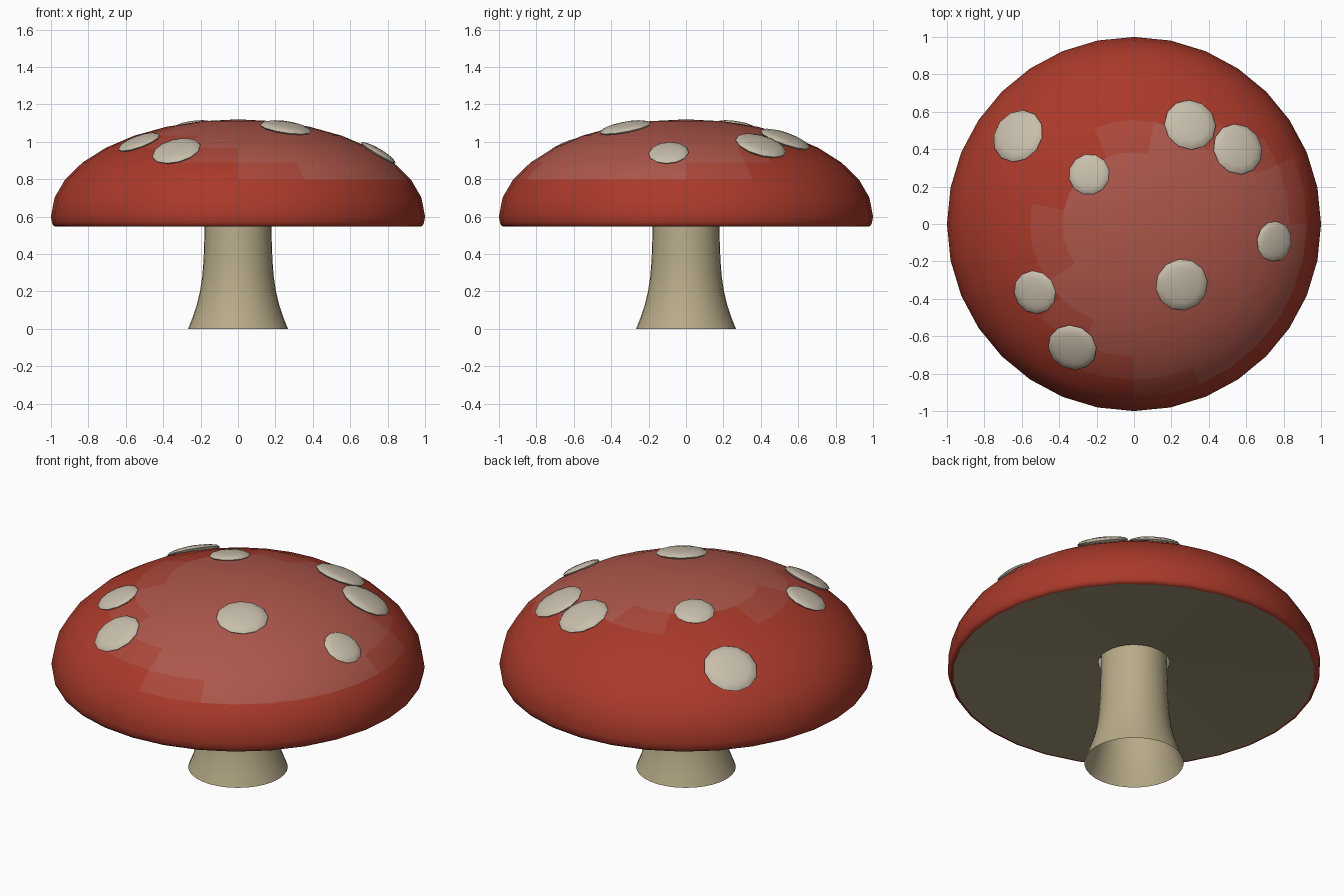
import bpy, bmesh, math
from mathutils import Vector, Matrix

if "Cube" in bpy.data.objects:
    bpy.data.objects.remove(bpy.data.objects["Cube"])

def material(name, rgb):
    m = bpy.data.materials.new(name)
    m.diffuse_color = (*rgb, 1)
    m.use_nodes = True
    m.node_tree.nodes["Principled BSDF"].inputs["Base Color"].default_value = m.diffuse_color
    return m

def make_object(name, bm, mats, angle=50):
    me = bpy.data.meshes.new(name)
    bm.to_mesh(me)
    bm.free()
    for m in mats:
        me.materials.append(m)
    ob = bpy.data.objects.new(name, me)
    bpy.context.collection.objects.link(ob)
    bpy.ops.object.select_all(action='DESELECT')
    ob.select_set(True)
    bpy.context.view_layer.objects.active = ob
    bpy.ops.object.shade_smooth_by_angle(angle=math.radians(angle))
    return ob

def lathe(profile, sides=32):
    # profile runs upwards on the outside so that faces point outwards
    bm = bmesh.new()
    rings = []
    for r, z in profile:
        if r == 0:
            rings.append([bm.verts.new((0, 0, z))] * sides)
        else:
            rings.append([bm.verts.new((r * math.cos(a), r * math.sin(a), z))
                          for a in (math.tau * i / sides for i in range(sides))])
    for lo, hi in zip(rings, rings[1:]):
        for i in range(sides):
            j = (i + 1) % sides
            quad = [lo[i], lo[j], hi[j], hi[i]]
            bm.faces.new(list(dict.fromkeys(quad)))
    return bm

EQ, DOME = 0.6, 0.52

# Cap: elliptical dome with a small rounded rim and a paler worn patch
tones = [material("cap_red", (0.40, 0.042, 0.023)),
         material("cap_mid", (0.41, 0.065, 0.043)),
         material("cap_pale", (0.42, 0.095, 0.07))]
profile = [(0.97, 0.546), (0.985, 0.549), (0.994, 0.565)]
for i in range(9):
    t = math.pi / 2 * i / 8
    profile.append((math.cos(t) if i < 8 else 0, EQ + DOME * math.sin(t)))
bm = lathe(profile)
for f in bm.faces:
    c = f.calc_center_median()
    d = math.hypot(c.x - 0.24, c.y + 0.17)
    if c.z > 0.78:
        f.material_index = 2 if d < 0.64 else 1 if d < 0.74 else 0
make_object("cap", bm, tones)

# Underside: shallow cone rising to a hole around the stem
make_object("gills", lathe([(0.19, 0.62), (0.45, 0.597), (0.72, 0.57), (0.97, 0.546)]),
            [material("gill_tan", (0.36, 0.30, 0.18))])

# Stem: open flared tube
make_object("stem", lathe([(0.267, 0), (0.243, 0.06), (0.22, 0.13), (0.203, 0.2),
                           (0.191, 0.28), (0.184, 0.37), (0.18, 0.48), (0.176, 0.66)]),
            [material("stem_beige", (0.48, 0.41, 0.25))])

# Spots: flattened domes lying tangent to the cap
spot_mat = material("spot_cream", (0.58, 0.52, 0.41))
spots = [(-0.62, 0.47, 0.147), (-0.24, 0.265, 0.11), (0.30, 0.53, 0.14),
         (0.555, 0.40, 0.14), (0.75, -0.093, 0.108), (0.255, -0.325, 0.14),
         (-0.53, -0.365, 0.118), (-0.33, -0.66, 0.133)]
for n, (x, y, r) in enumerate(spots, 1):
    h = math.sqrt(1 - x * x - y * y)
    normal = Vector((x, y, h / DOME))
    rot = normal.to_track_quat('Z', 'Y').to_matrix().to_4x4()
    bm = bmesh.new()
    bmesh.ops.create_uvsphere(bm, u_segments=12, v_segments=8, radius=1)
    bm.transform(Matrix.Translation((x, y, EQ + DOME * h)) @ rot
                 @ Matrix.Diagonal((r, r, r * 0.2, 1)))
    make_object(f"spot_{n}", bm, [spot_mat], 80)
